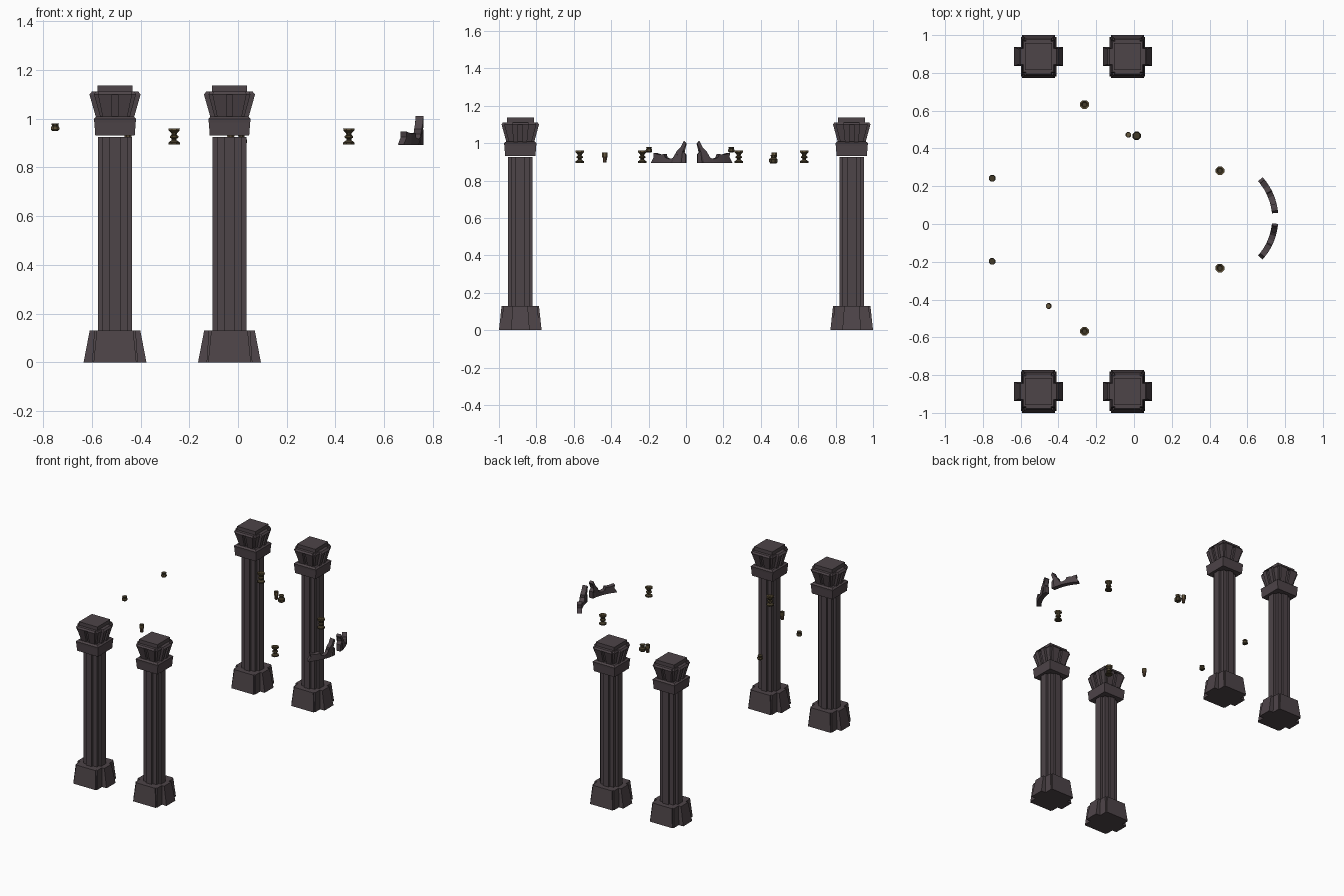
import bpy, bmesh, math

if "Cube" in bpy.data.objects:
    bpy.data.objects.remove(bpy.data.objects["Cube"])


def mat(name, c):
    m = bpy.data.materials.new(name)
    m.diffuse_color = (*c, 1)
    m.use_nodes = True
    m.node_tree.nodes["Principled BSDF"].inputs["Base Color"].default_value = m.diffuse_color
    return m


STONE = mat("dark_stone", (0.075, 0.058, 0.065))
BRONZE = mat("dark_bronze", (0.055, 0.042, 0.022))
GOLD = mat("dull_gold", (0.13, 0.095, 0.045))
CLAY = mat("brown_clay", (0.12, 0.075, 0.045))


def finish(name, bm, mats, loc=(0, 0, 0)):
    bmesh.ops.recalc_face_normals(bm, faces=bm.faces)
    me = bpy.data.meshes.new(name)
    bm.to_mesh(me)
    bm.free()
    for m in mats:
        me.materials.append(m)
    ob = bpy.data.objects.new(name, me)
    ob.location = loc
    bpy.context.collection.objects.link(ob)
    return ob


def loft(bm, rings):
    """Skin a stack of equal-length rings and cap both ends."""
    vs = [[bm.verts.new(p) for p in r] for r in rings]
    n = len(vs[0])
    for k, (a, b) in enumerate(zip(vs, vs[1:])):
        for i in range(n):
            j = (i + 1) % n
            f = bm.faces.new((a[i], a[j], b[j], b[i]))
            f.material_index = 0
    bm.faces.new(vs[0][::-1])
    bm.faces.new(vs[-1])


def section(z, hx, hy, rx, ry, wx, wy, d=0.0, n=0.012):
    """Square with a rib on each side; d is the depth of a slot in each rib."""
    q = [(rx - d, n), (rx, n), (rx, wy), (hx, wy), (hx, hy),
         (wx, hy), (wx, ry), (n, ry), (n, ry - d)]
    pts = (q + [(-x, y) for x, y in q[::-1]] + [(-x, -y) for x, y in q]
           + [(x, -y) for x, y in q[::-1]])
    return [(x, y, z) for x, y in pts]


def square(z, h, k=None):
    k = k or h
    return [(h, k, z), (-h, k, z), (-h, -k, z), (h, -k, z)]


# pillars: base, ribbed shaft, collar, flared slotted capital, top block
PARTS = {
    "pillar_base": [section(0, .094, .105, .129, .114, .088, .05),
                    section(.13, .085, .09, .104, .1, .075, .04)],
    "pillar_shaft": [section(.13, .052, .05, .07, .065, .022, .026),
                     section(.926, .052, .05, .07, .065, .022, .026)],
    "pillar_collar": [square(.932, .081), square(.985, .085),
                      square(1.0, .087), square(1.01, .075)],
    "pillar_capital": [section(1.005, .06, .06, .078, .074, .05, .036, .015),
                       section(1.1, .086, .086, .105, .1, .07, .045, .015)],
    "pillar_capital_lip": [section(1.1, .086, .086, .105, .1, .07, .045),
                           section(1.112, .08, .08, .095, .092, .066, .042)],
    "pillar_top": [square(1.11, .072), square(1.137, .072)],
}
for px in (-.505, -.035):
    for py in (-.886, .886):
        for name, rings in PARTS.items():
            bm = bmesh.new()
            loft(bm, rings)
            finish(name, bm, [STONE], (px, py, 0))


def lathe(name, x, y, z, prof, mats, bands=(), n=8):
    """Turned vessel; bands lists z ranges (local) that take the second colour."""
    bm = bmesh.new()
    loft(bm, [[(r * math.cos((i + .5) * math.tau / n), r * math.sin((i + .5) * math.tau / n), h)
               for i in range(n)] for r, h in prof])
    for f in bm.faces:
        h = f.calc_center_median().z
        if any(a <= h <= b for a, b in bands):
            f.material_index = 1
    return finish(name, bm, mats, (x, y, z))


# tall goblet stands
GOBLET = [(.025, 0), (.025, .008), (.011, .017), (.011, .023), (.019, .028), (.019, .034),
          (.011, .039), (.013, .046), (.024, .056), (.025, .066), (.017, .064), (.012, .056)]
for x, y in ((-.262, .632), (-.262, -.568), (.455, .282), (.455, -.234)):
    lathe("goblet_stand", x, y, .895, GOBLET, [BRONZE, GOLD], [(.026, .036), (.057, .067)])

# small round pots
POT = [(.013, 0), (.019, .007), (.019, .014), (.014, .021), (.017, .03), (.01, .03)]
for y in (.242, -.198):
    lathe("small_pot", -.751, y, .95, POT, [BRONZE, GOLD], [(.007, .014)])

# tapered cups and the squat jug
CUP = [(.01, 0), (.012, .025), (.016, .032), (.016, .055), (.012, .055), (.011, .035)]
for x, y in ((-.03, .472), (-.452, -.434)):
    lathe("tapered_cup", x, y, .896, CUP, [CLAY, GOLD], [(.03, .054)])
JUG = [(.018, 0), (.024, .008), (.024, .022), (.014, .031), (.014, .038), (.019, .046), (.012, .046)]
lathe("squat_jug", .014, .467, .892, JUG, [BRONZE, GOLD], [(.035, .046)])

# pair of curved, scalloped crest pieces, mirrored about y = 0.03
TOP = [(.03, .94), (.046, .958), (.044, .975), (.028, .998), (.04, 1.011), (.055, .98),
       (.075, .958), (.073, .938), (.09, .922), (.115, .916), (.135, .924), (.14, .942),
       (.165, .938), (.195, .948), (.193, .925), (.207, .895)]
CX, R, T = .438, .31, .016
for side in (1, -1):
    bm = bmesh.new()
    n = len(TOP) - 1
    rings = []
    for i, (s, z) in enumerate(TOP):
        low = .03 + .175 * i / n
        ring = []
        for u, h, r in ((low, .893, R - T), (low, .893, R + T), (s, z, R + T), (s, z, R - T)):
            a = math.asin(u / R)
            ring.append((CX + r * math.cos(a), side * r * math.sin(a), h))
        rings.append(ring)
    loft(bm, rings)
    finish("curved_crest", bm, [STONE], (0, .03, 0))
